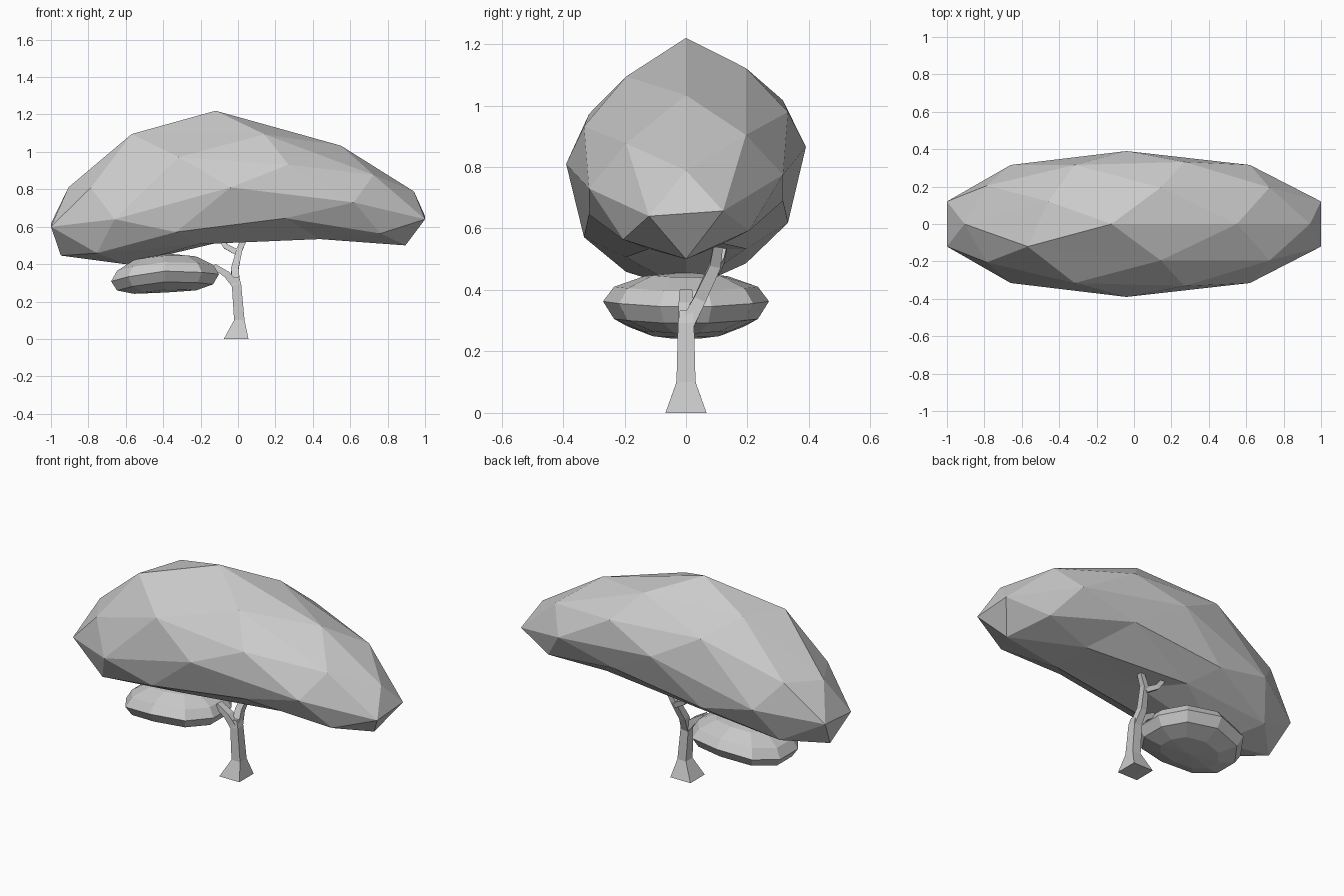
import bpy, bmesh, math
from mathutils import Vector

if "Cube" in bpy.data.objects:
    bpy.data.objects.remove(bpy.data.objects["Cube"])


def interp(t, pts):
    """Piecewise linear profile lookup."""
    if t <= pts[0][0]:
        return pts[0][1]
    for (a, va), (b, vb) in zip(pts, pts[1:]):
        if t <= b:
            return va + (vb - va) * (t - a) / (b - a)
    return pts[-1][1]


def finish(bm, name):
    bmesh.ops.recalc_face_normals(bm, faces=bm.faces[:])
    me = bpy.data.meshes.new(name)
    bm.to_mesh(me)
    bm.free()
    ob = bpy.data.objects.new(name, me)
    bpy.context.collection.objects.link(ob)
    return ob


def limb(name, path):
    """Four-sided tapered tube along (x, y, z, half_x, half_y) stations."""
    bm = bmesh.new()
    P = [Vector(p[:3]) for p in path]
    rings = []
    for i, p in enumerate(path):
        d = (P[min(i + 1, len(P) - 1)] - P[max(i - 1, 0)]).normalized()
        if p[2] == 0:
            d = Vector((0, 0, 1))
        u = Vector((0, 1, 0)).cross(d).normalized()
        v = d.cross(u)
        rings.append([bm.verts.new(P[i] + u * sx * p[3] + v * sy * p[4])
                      for sx, sy in ((-1, -1), (1, -1), (1, 1), (-1, 1))])
    for a, b in zip(rings, rings[1:]):
        for k in range(4):
            n = (k + 1) % 4
            bm.faces.new((a[k], a[n], b[n], b[k]))
    bm.faces.new(rings[0])
    bm.faces.new(rings[-1])
    return finish(bm, name)


# Main canopy: faceted icosphere, stretched and drooping at both ends
xmap = [(-.951, -1), (-.588, -.66), (0, -.04), (.588, .62), (.951, 1)]
mid = [(-.951, .60), (-.588, .64), (0, .81), (.588, .73), (.951, .64)]
up = [(-.85, .38), (-.425, .48), (0, .41), (.16, .36), (.5, .35), (.9, .30)]
down = [(-.9, .36), (-.55, .30), (-.25, .36), (-.16, .30), (.3, .24), (.9, .32)]
bm = bmesh.new()
bmesh.ops.create_icosphere(bm, subdivisions=2, radius=1)
for v in bm.verts:
    x, y, z = v.co
    v.co.x = interp(x, xmap)
    if z > .8 and x < .1:
        v.co.x -= .08 - .11 * max(0, math.copysign(1, y) if abs(y) > .1 else 0)
    v.co.y = y * .39
    v.co.z = interp(x, mid) + z * interp(x, up if z > 0 else down) + max(0, y) * .055
finish(bm, "main_canopy")

# Lower canopy: small flattened, bean-shaped clump
bm = bmesh.new()
bmesh.ops.create_uvsphere(bm, u_segments=10, v_segments=6, radius=1)
for v in bm.verts:
    x, y, z = v.co
    bx = math.copysign(abs(x) ** .8, x)
    v.co.x = -.39 + .30 * bx
    v.co.y = y * .27
    m = interp(bx, [(-1, .305), (-.5, .345), (.2, .37), (1, .345)])
    v.co.z = m + z * (.095 if z > 0 else .115)
finish(bm, "lower_canopy")

# Trunk with flared foot
limb("trunk", [(-.01, 0, 0, .066, .067), (.007, 0, .10, .028, .031),
               (-.008, 0, .29, .025, .026), (-.015, 0, .33, .02, .02)])
# Side limb reaching into the lower canopy
limb("lower_branch", [(-.005, 0, .28, .022, .025), (-.06, 0, .345, .018, .024),
                      (-.13, 0, .39, .014, .02)])
# Leaning limb up to the main canopy, and its fork
limb("upper_branch", [(-.008, .0, .28, .022, .024), (-.018, .045, .37, .02, .02),
                      (.008, .095, .48, .016, .018), (.06, .11, .58, .012, .014)])
limb("fork_branch", [(.0, .09, .46, .016, .016), (-.065, .11, .495, .014, .014),
                     (-.12, .13, .575, .011, .011)])
